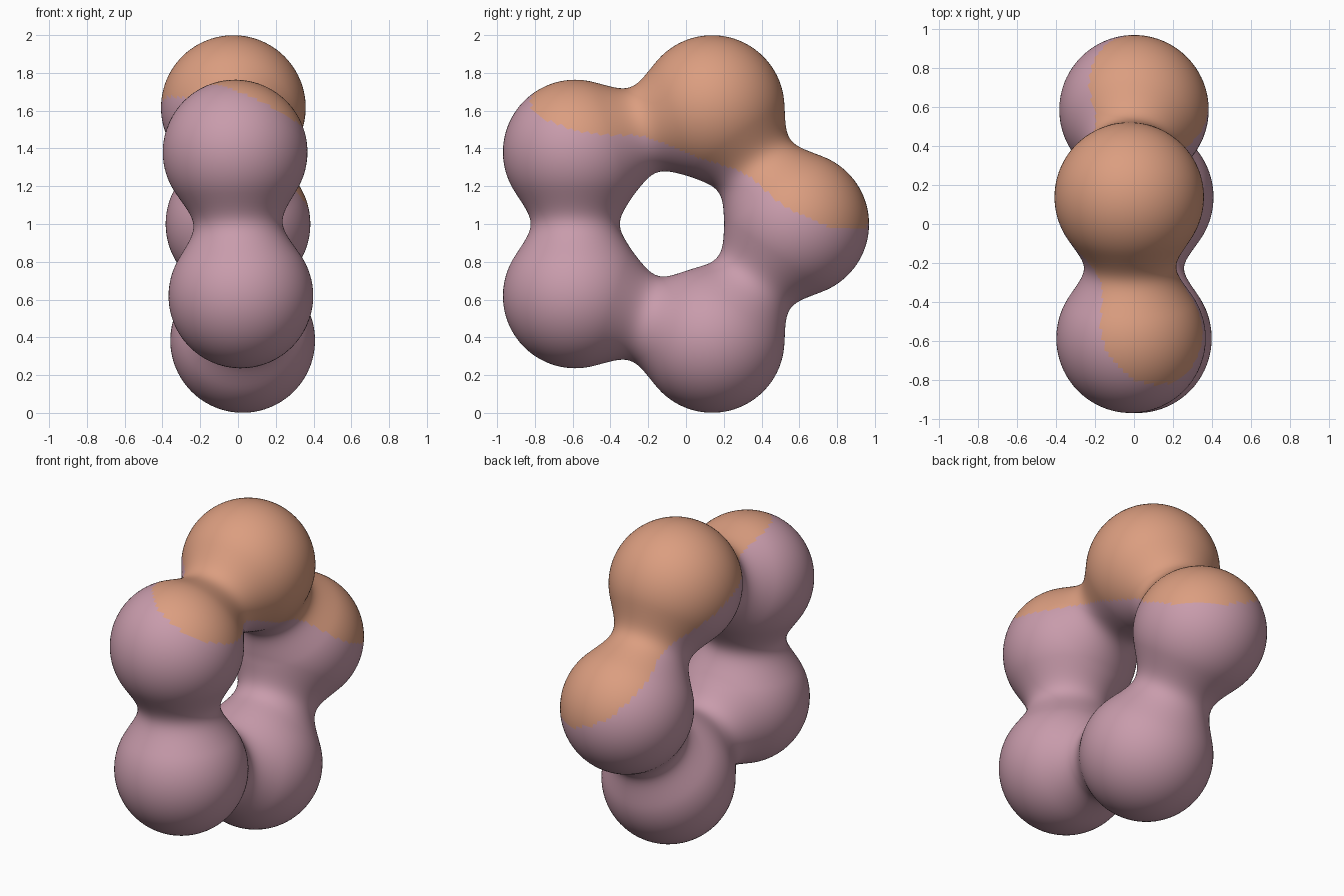
import bpy, bmesh, math
from mathutils import Vector

if "Cube" in bpy.data.objects:
    bpy.data.objects.remove(bpy.data.objects["Cube"])

RING, BALL, BLEND = 0.648, 0.383, 0.262   # ring radius, ball radius, softness of the necks
CENTRE_Y, LEAN = -0.062, -0.04
U, V = 260, 100
STEP = math.radians(72)


def on_ring(radius, ang):
    """Point in the slightly leaning ring plane."""
    z = radius * math.sin(ang)
    return Vector((LEAN * z, CENTRE_Y + radius * math.cos(ang), 1 + z))


balls = [on_ring(RING, i * STEP) for i in range(5)]


def field(p):
    """Smoothly blended distance to the five balls."""
    d = 10.0
    for c in balls:
        e = (p - c).length - BALL
        h = max(BLEND - abs(d - e), 0.0) / BLEND
        d = min(d, e) - h * h * BLEND / 4
    return d


def material(name, rgb):
    m = bpy.data.materials.new(name)
    m.diffuse_color = (*rgb, 1)
    m.use_nodes = True
    m.node_tree.nodes["Principled BSDF"].inputs["Base Color"].default_value = m.diffuse_color
    return m


# Ring of blended balls: sweep a loop round the ring, each point pushed to the blended surface
bm = bmesh.new()
rows = []
for i in range(U):
    ang = 2 * math.pi * i / U
    phi = ang % STEP - STEP / 2
    core = on_ring(RING * math.cos(STEP / 2) / math.cos(phi), ang)
    out = (on_ring(1, ang) - on_ring(0, ang)).normalized()
    row = []
    for j in range(V):
        a = 2 * math.pi * j / V
        ray = out * math.cos(a) + Vector((math.sin(a), 0, 0))
        lo, hi = 0.0, 0.5
        for _ in range(17):
            mid = (lo + hi) / 2
            if field(core + ray * mid) < 0:
                lo = mid
            else:
                hi = mid
        row.append(bm.verts.new(core + ray * lo))
    rows.append(row)

for i in range(U):
    for j in range(V):
        k, l = (i + 1) % U, (j + 1) % V
        f = bm.faces.new((rows[i][j], rows[k][j], rows[k][l], rows[i][l]))
        f.smooth = True
        # Orange cap above a gently curved sloping surface
        x, y, z = f.calc_center_median()
        f.material_index = int(z + 0.47 * x + 0.36 * y + 0.12 * y * y > 1.49)
bmesh.ops.recalc_face_normals(bm, faces=bm.faces)

mesh = bpy.data.meshes.new("blended_ball_ring")
bm.to_mesh(mesh)
bm.free()
mesh.materials.append(material("dusty pink", (0.58, 0.33, 0.41)))
mesh.materials.append(material("soft orange", (0.71, 0.34, 0.215)))
obj = bpy.data.objects.new("blended_ball_ring", mesh)
bpy.context.collection.objects.link(obj)
